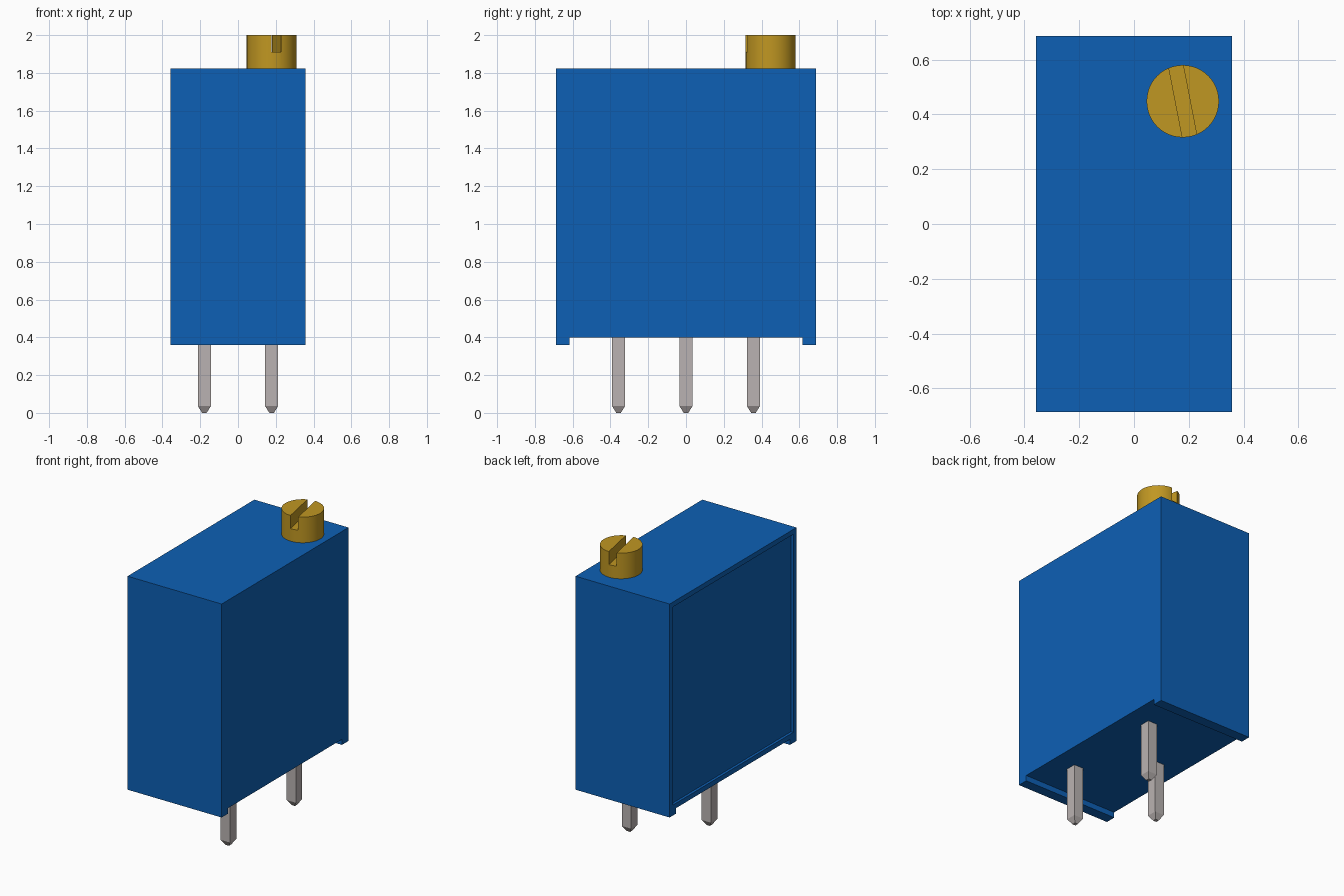
import bpy, bmesh, math
from mathutils import Matrix

default = bpy.data.objects.get("Cube")
if default:
    bpy.data.objects.remove(default, do_unlink=True)


def material(name, rgb, rough):
    m = bpy.data.materials.new(name)
    m.use_nodes = True
    m.diffuse_color = (*rgb, 1)
    bsdf = m.node_tree.nodes["Principled BSDF"]
    bsdf.inputs["Base Color"].default_value = (*rgb, 1)
    bsdf.inputs["Roughness"].default_value = rough
    return m


BLUE = material("blue plastic", (0.004, 0.117, 0.46), 0.5)
BRASS = material("brass", (0.53, 0.31, 0.016), 0.4)
PIN = material("pin metal", (0.49, 0.45, 0.445), 0.4)


def finish(name, bm, mat=None):
    bmesh.ops.recalc_face_normals(bm, faces=bm.faces)
    me = bpy.data.meshes.new(name)
    bm.to_mesh(me)
    bm.free()
    ob = bpy.data.objects.new(name, me)
    bpy.context.collection.objects.link(ob)
    if mat:
        me.materials.append(mat)
    return ob


def box(name, centre, size, angle=0, mat=None):
    bm = bmesh.new()
    bmesh.ops.create_cube(bm, size=1, matrix=Matrix.Translation(centre)
                          @ Matrix.Rotation(angle, 4, "Z")
                          @ Matrix.Diagonal((*size, 1)))
    return finish(name, bm, mat)


def select(ob):
    bpy.ops.object.select_all(action="DESELECT")
    ob.select_set(True)
    bpy.context.view_layer.objects.active = ob


def cut(ob, cutter):
    cutter.hide_render = True
    mod = ob.modifiers.new("cut", "BOOLEAN")
    mod.operation = "DIFFERENCE"
    mod.solver = "EXACT"
    mod.object = cutter
    select(ob)
    bpy.ops.object.modifier_apply(modifier=mod.name)
    bpy.data.objects.remove(cutter, do_unlink=True)


# Housing: side profile with a standoff foot at each end, extruded across x
W, D = 0.357, 0.687
TOP, FLOOR, FOOT, FOOT_Y = 1.824, 0.398, 0.36, 0.617
profile = [(-D, FOOT), (-FOOT_Y, FOOT), (-FOOT_Y, FLOOR), (FOOT_Y, FLOOR),
           (FOOT_Y, FOOT), (D, FOOT), (D, TOP), (-D, TOP)]
bm = bmesh.new()
face = bm.faces.new([bm.verts.new((-W, y, z)) for y, z in profile])
ext = bmesh.ops.extrude_face_region(bm, geom=[face])
bmesh.ops.translate(bm, vec=(2 * W, 0, 0),
                    verts=[v for v in ext["geom"] if isinstance(v, bmesh.types.BMVert)])
housing = finish("housing", bm, BLUE)

# Shallow recessed panel on the -x side
RIM, DEPTH = 0.034, 0.018
cut(housing, box("panel_cutter", (-W, 0, (TOP + FLOOR) / 2),
                 (2 * DEPTH, 2 * (D - RIM), TOP - FLOOR - 2 * RIM)))

# Adjusting screw with a tilted slot
SX, SY, SR = 0.178, 0.448, 0.132
bm = bmesh.new()
bmesh.ops.create_cone(bm, cap_ends=True, segments=48, radius1=SR, radius2=SR,
                      depth=2.0 - TOP, matrix=Matrix.Translation((SX, SY, (2.0 + TOP) / 2)))
screw = finish("adjusting_screw", bm, BRASS)
cut(screw, box("slot_cutter", (SX, SY, 2.01), (0.053, 0.4, 0.2), math.radians(11)))
select(screw)
bpy.ops.object.shade_smooth_by_angle(angle=math.radians(30))

# Three square pins with tapered tips
for i, (px, py) in enumerate([(0.178, -0.357), (-0.178, 0), (0.178, 0.357)]):
    bm = bmesh.new()
    rings = []
    for z, h in [(0, 0.012), (0.037, 0.035), (FLOOR + 0.005, 0.035)]:
        rings.append([bm.verts.new((px + sx * h, py + sy * h, z))
                      for sx, sy in [(-1, -1), (1, -1), (1, 1), (-1, 1)]])
    for a, b in zip(rings, rings[1:]):
        for k in range(4):
            n = (k + 1) % 4
            bm.faces.new((a[k], a[n], b[n], b[k]))
    bm.faces.new(rings[0])
    bm.faces.new(rings[-1])
    finish(f"pin_{i + 1}", bm, PIN)
